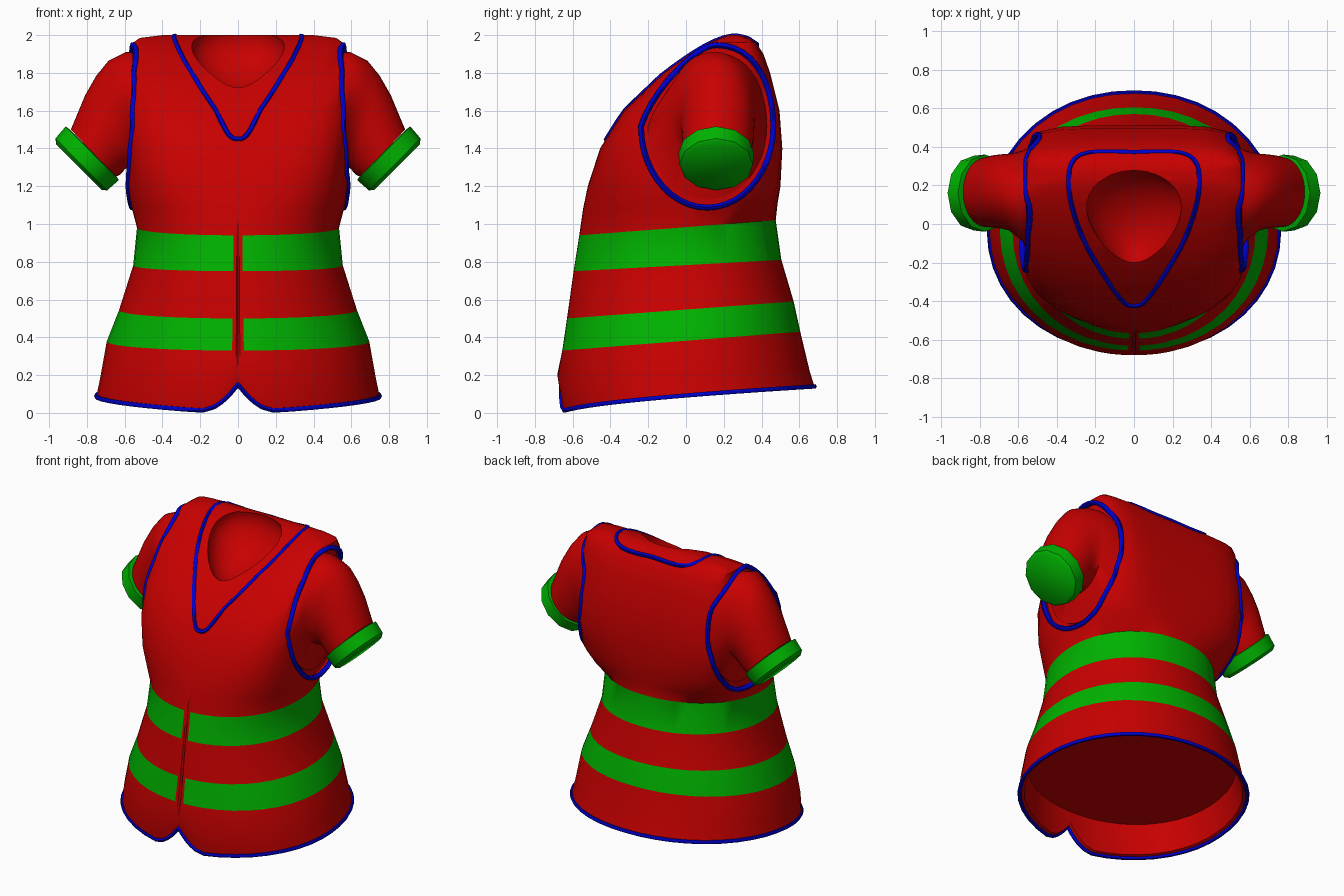
import bpy, bmesh, math
from mathutils import Vector, Matrix
from mathutils.bvhtree import BVHTree

if "Cube" in bpy.data.objects:
    bpy.data.objects.remove(bpy.data.objects["Cube"])


def material(name, rgb):
    m = bpy.data.materials.new(name)
    m.diffuse_color = (*rgb, 1)
    m.use_nodes = True
    m.node_tree.nodes["Principled BSDF"].inputs["Base Color"].default_value = m.diffuse_color
    return m


RED = material("red cloth", (0.58, 0, 0))
GREEN = material("green band", (0, 0.45, 0))
BLUE = material("blue trim", (0, 0, 0.62))


def smooth(ob, angle=35):
    bpy.ops.object.select_all(action='DESELECT')
    ob.select_set(True)
    bpy.context.view_layer.objects.active = ob
    bpy.ops.object.shade_smooth_by_angle(angle=math.radians(angle))


def loft(name, rings, mats, rule=None):
    """Skin closed rings of points and cap both ends."""
    bm = bmesh.new()
    vs = [[bm.verts.new(p) for p in r] for r in rings]
    n = len(rings[0])
    for i in range(len(vs) - 1):
        for j in range(n):
            k = (j + 1) % n
            f = bm.faces.new((vs[i][j], vs[i][k], vs[i + 1][k], vs[i + 1][j]))
            if rule:
                f.material_index = rule(i, j)
    bm.faces.new(vs[0])
    bm.faces.new(vs[-1])
    bmesh.ops.recalc_face_normals(bm, faces=bm.faces)
    me = bpy.data.meshes.new(name)
    bm.to_mesh(me)
    bm.free()
    ob = bpy.data.objects.new(name, me)
    bpy.context.collection.objects.link(ob)
    for m in mats:
        me.materials.append(m)
    return ob


def spline(pts, steps=5):
    """Closed Catmull-Rom through 2D points."""
    out, n = [], len(pts)
    for i in range(n):
        a, b, c, d = (Vector(pts[(i + k) % n]) for k in (-1, 0, 1, 2))
        for s in range(steps):
            t = s / steps
            out.append(0.5 * (2 * b + (c - a) * t + (2 * a - 5 * b + 4 * c - d) * t * t
                              + (3 * b - a - 3 * c + d) * t ** 3))
    return out


def tube(name, pts, radius):
    cu = bpy.data.curves.new(name, 'CURVE')
    cu.dimensions = '3D'
    cu.bevel_depth = radius
    cu.bevel_resolution = 1
    sp = cu.splines.new('POLY')
    sp.points.add(len(pts) - 1)
    for p, q in zip(sp.points, pts):
        p.co = (*q, 1)
    sp.use_cyclic_u = True
    cu.materials.append(BLUE)
    ob = bpy.data.objects.new(name, cu)
    bpy.context.collection.objects.link(ob)
    bpy.ops.object.select_all(action='DESELECT')
    ob.select_set(True)
    bpy.context.view_layer.objects.active = ob
    bpy.ops.object.convert(target='MESH')
    smooth(bpy.context.view_layer.objects.active, 60)


# Angles round the body, 0 = front, with close columns at the front seam
half = [0, .014, .045, .08, .12, .17] + [.25 + (math.pi - .25) * k / 20 for k in range(21)]
angles = half + [-a for a in reversed(half[1:-1])]


def body_ring(zf, zb, w, yf, yb, yw=-.03, nf=2.1, nb=2.1, notch=0, power=1, groove=0):
    """Superellipse ring, tilted from zf at the front to zb at the back."""
    pts = []
    for a in angles:
        s, c = math.sin(a), math.cos(a)
        n, d = (nf, yw - yf) if c > 0 else (nb, yb - yw)
        r = (abs(s) ** n + abs(c) ** n) ** (-1 / n)
        x, y = w * s * r, yw - d * c * r
        f = min(1, max(0, (y - yf) / (yb - yf)))
        z = zf + (zb - zf) * f ** power
        if c > 0:
            z += notch * max(0, 1 - abs(x) / .2) ** 1.9
        if a == 0:
            y += groove
        pts.append((x, y, z))
    return pts


# Hollow underside and notched hem
rings = [body_ring(.25, .33, .68, -.635, .6),
         body_ring(.01, .15, .72, -.63, .65, notch=.15, power=.6),
         body_ring(.002, .14, .75, -.66, .68, notch=.15, power=.6),
         body_ring(.15, .22, .73, -.68, .655, notch=.06)]
hem = rings[2]

# Flared skirt up to the waist: front z, back z, half width, front y, back y
for row in [(.33, .43, .695, -.655, .605), (.5, .59, .63, -.63, .57),
            (.75, .81, .555, -.595, .505), (.94, 1.02, .535, -.565, .475)]:
    rings.append(body_ring(*row, groove=.014 if row[0] < .9 else .005))

# Chest to shoulder ridge, growing boxier upward: z, half width, front y, back y
for z, w, yf, yb in [(1.08, .565, -.545, .485), (1.2, .585, -.52, .5), (1.4, .583, -.455, .51),
                     (1.6, .576, -.33, .495), (1.8, .567, -.12, .445), (1.9, .562, .02, .41),
                     (1.96, .555, .12, .37), (1.985, .52, .18, .335), (2, .4, .225, .29)]:
    t = (z - 1.08) / .92
    rings.append(body_ring(z, z + .03 * max(0, 1 - 8 * t), w, yf, yb, .26 * t * t,
                           2.4 + 2 * t + 6 * t * t, min(6, 3 + 9 * t)))


def band_rule(i, j):
    a, b = angles[j], angles[(j + 1) % len(angles)]
    return int(i in (4, 6) and max(abs(a), abs(b)) > .046)


body = loft("vest_body", rings, [RED, GREEN], band_rule)
bm = bmesh.new()
bm.from_mesh(body.data)
tree = BVHTree.FromBMesh(bm)
bm.free()


def carve(cutter):
    cutter.hide_render = True
    mod = body.modifiers.new("carve", 'BOOLEAN')
    mod.operation = 'DIFFERENCE'
    mod.solver = 'EXACT'
    mod.object = cutter
    bpy.context.view_layer.objects.active = body
    bpy.ops.object.modifier_apply(modifier=mod.name)
    bpy.data.objects.remove(cutter, do_unlink=True)


tube("hem_trim", hem, .013)

# V-neck trim, drawn from above and dropped on to the body
right = [(.09, -.36), (.265, -.07), (.338, .2), (.28, .355)]
neck = [(0, -.42)] + right + [(0, .37)] + [(-x, y) for x, y in reversed(right)]
tube("neck_trim", [tree.ray_cast(Vector((p.x, p.y, 3)), Vector((0, 0, -1)))[0] - Vector((0, 0, .008))
                   for p in spline(neck)], .016)

# Neck hollow: tilted, front-tapered bowl
bpy.ops.mesh.primitive_uv_sphere_add(segments=32, ring_count=20, radius=1)
bowl = bpy.context.object
for v in bowl.data.vertices:
    x, y, z = v.co
    v.co = (x * .235 * (1 + .35 * y), y * .28, z * .18)
bowl.data.materials.append(RED)
bowl.data.transform(Matrix.Translation((0, .025, 1.885)) @ Matrix.Rotation(math.radians(30), 4, 'X'))
carve(bowl)

# Armhole outline: an egg leaning back at the top, as (y, z)
armhole = []
for k in range(44):
    c, s = math.cos(k * math.pi / 22), math.sin(k * math.pi / 22)
    up = max(0, s)
    armhole.append((.112 + .35 * c + .14 * up * max(0, -c) + .05 * up * up, 1.517 + .43 * s))


def oval(side, top, bottom, y0, y1, n):
    """Ring through a top and a bottom (x, z) point, from y0 to y1."""
    mid, arm = (Vector(top) + Vector(bottom)) / 2, (Vector(top) - Vector(bottom)) / 2
    pts = []
    for k in range(n):
        a = 2 * math.pi * k / n
        p = mid + arm * math.cos(a)
        pts.append((side * p.x, (y0 + y1) / 2 + (y1 - y0) / 2 * math.sin(a), p.y))
    return pts


# Sleeve sections: top point, bottom point, front y, back y
sleeve = [((.59, 1.912), (.565, 1.31), -.09, .38), ((.685, 1.865), (.6, 1.29), -.035, .365),
          ((.75, 1.785), (.61, 1.275), -.025, .362),
          ((.81, 1.68), (.625, 1.26), -.02, .358), ((.885, 1.5), (.65, 1.25), -.015, .345)]

for side, tag in ((1, "right"), (-1, "left")):
    # Armhole trim and shallow recess
    edge = [tree.ray_cast(Vector((2 * side, y, z)), Vector((-side, 0, 0)))[0] for y, z in armhole]
    tube("armhole_trim_" + tag, edge, .017)
    mid = Vector((.53 * side, .12, 1.52))
    outer = [(.9 * side, p.y, p.z) for p in edge]
    floor = [p - Vector((.035 * side, 0, 0)) for p in edge]
    inner = [mid + (p - mid) * .03 for p in floor]
    carve(loft("armhole_cutter", [outer, floor, inner], [RED]))
    # Sleeve flaring out of the armhole, and closed cuff with rounded rims
    turned = [edge[(11 - k) % 44] for k in range(44)]
    roots = [[mid + (p - mid) * .9 - Vector((d * side, 0, 0)) for p in turned] for d in (.07, .025)]
    smooth(loft("sleeve_" + tag, roots + [oval(side, *r, 44) for r in sleeve], [RED]), 60)
    cuff = []
    for along, size in ((0, .86), (.005, 1), (.088, .97), (.107, .85)):
        m = Vector((.768, 1.378)) + Vector((.7, -.71)) * along
        d = Vector((.141, .142)) * size
        cuff.append(oval(side, m + d, m - d, .16 - .2 * size, .16 + .2 * size, 12))
    smooth(loft("cuff_" + tag, cuff, [GREEN]), 40)

smooth(body, 35)
